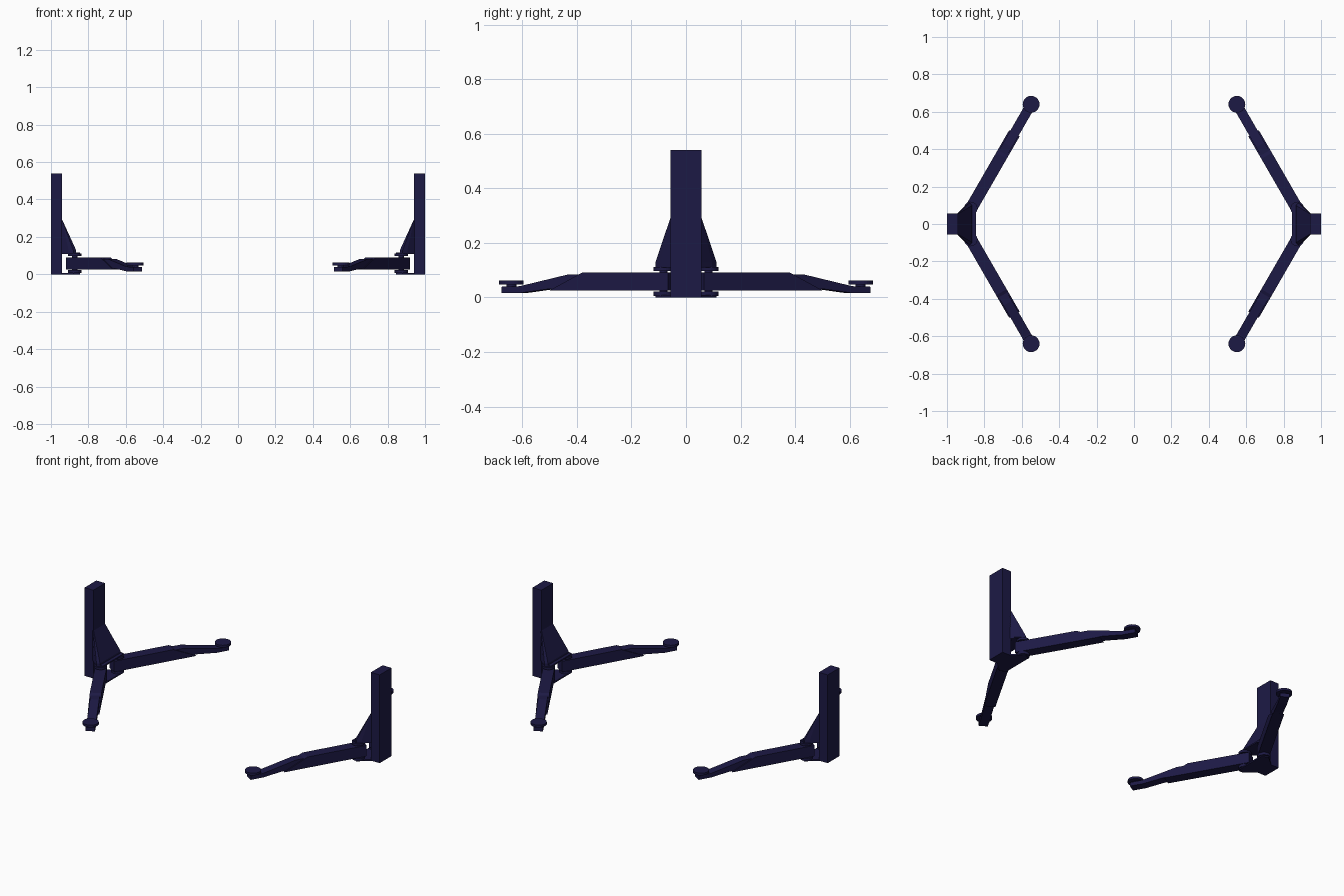
import bpy, bmesh
from math import cos, sin, pi, radians

if "Cube" in bpy.data.objects:
    bpy.data.objects.remove(bpy.data.objects["Cube"])

navy = bpy.data.materials.new("navy_paint")
navy.diffuse_color = (0.012, 0.010, 0.06, 1)
navy.use_nodes = True
navy.node_tree.nodes["Principled BSDF"].inputs["Base Color"].default_value = navy.diffuse_color

PIVOT = (-0.873, 0.083)      # arm hinge on the left carriage, rear side
TIP = (-0.55, 0.64)          # lifting pad centre
ANG = radians(60)


def finish(name, bm, sx, sy):
    """Mirror the part into its quadrant and make the object."""
    for v in bm.verts:
        v.co.x *= sx
        v.co.y *= sy
    bmesh.ops.recalc_face_normals(bm, faces=bm.faces)
    me = bpy.data.meshes.new(name)
    bm.to_mesh(me)
    bm.free()
    me.materials.append(navy)
    ob = bpy.data.objects.new(name, me)
    bpy.context.collection.objects.link(ob)
    return ob


def loft(name, rings, sx=1, sy=1):
    """Skin a list of equal-length point rings and cap both ends."""
    bm = bmesh.new()
    rows = [[bm.verts.new(p) for p in r] for r in rings]
    for a, b in zip(rows, rows[1:]):
        for i in range(len(a)):
            j = (i + 1) % len(a)
            bm.faces.new((a[i], a[j], b[j], b[i]))
    bm.faces.new(rows[0])
    bm.faces.new(rows[-1])
    return finish(name, bm, sx, sy)


def disc(name, c, r, z0, z1, sx, sy, n=24):
    ring = [(c[0] + r * cos(2 * pi * i / n), c[1] + r * sin(2 * pi * i / n)) for i in range(n)]
    return loft(name, [[(x, y, z) for x, y in ring] for z in (z0, z1)], sx, sy)


def arm_part(name, profile, half, sx, sy):
    """Side profile (distance from tip, z) given a width, turned along the arm."""
    def place(s, w, z):
        return (TIP[0] + s * cos(ANG) - w * sin(ANG), TIP[1] + s * sin(ANG) + w * cos(ANG), z)
    return loft(name, [[place(s, w, z) for s, z in profile] for w in (-half, half)], sx, sy)


def flat(outline, z):
    return [(x, y, z) for x, y in outline]


half_plate = [(-0.945, 0.057), (-0.905, 0.092), (-0.88, 0.112), (-0.845, 0.095)]
plate = half_plate + [(x, -y) for x, y in reversed(half_plate)]
bracket = [(-0.945, 0.057), (-0.905, 0.095), (-0.88, 0.112), (-0.865, 0.1)]
bracket += [(x, -y) for x, y in reversed(bracket)]
crest = [(-0.945, 0.057), (-0.943, 0.057), (-0.941, 0.057), (-0.94, 0.055)]
crest += [(x, -y) for x, y in reversed(crest)]
column = [(-1, -0.057), (-0.94, -0.057), (-0.94, 0.057), (-1, 0.057)]

for sx, side in ((1, "left"), (-1, "right")):
    # carriage column, flared bracket and hinge plates
    loft(side + "_carriage_column", [flat(column, 0), flat(column, 0.54)], sx)
    loft(side + "_bracket", [flat(bracket, 0.115), flat(bracket, 0.128), flat(crest, 0.292)], sx)
    loft(side + "_upper_plate", [flat(plate, 0.109), flat(plate, 0.117)], sx)
    loft(side + "_lower_plate", [flat(plate, 0), flat(plate, 0.008)], sx)
    for sy, end in ((1, "rear"), (-1, "front")):
        tag = side + "_" + end
        # hinge bosses and pin
        disc(tag + "_upper_boss", PIVOT, 0.036, 0.097, 0.111, sx, sy)
        disc(tag + "_lower_boss", PIVOT, 0.036, 0.006, 0.022, sx, sy)
        disc(tag + "_hinge_pin", PIVOT, 0.015, 0.004, 0.112, sx, sy)
        # telescopic arm: outer sleeve and tapered inner beam
        arm_part(tag + "_outer_arm", [(-0.681, 0.025), (-0.179, 0.025), (-0.318, 0.091), (-0.681, 0.091)],
                 0.0325, sx, sy)
        arm_part(tag + "_inner_arm", [(-0.4, 0.03), (-0.165, 0.03), (-0.05, 0.016), (0.026, 0.016),
                                      (0.026, 0.039), (-0.05, 0.041), (-0.25, 0.083), (-0.4, 0.083)],
                 0.026, sx, sy)
        # lifting pad on its screw
        disc(tag + "_pad_screw", TIP, 0.018, 0.03, 0.052, sx, sy)
        disc(tag + "_lifting_pad", TIP, 0.045, 0.048, 0.062, sx, sy)
